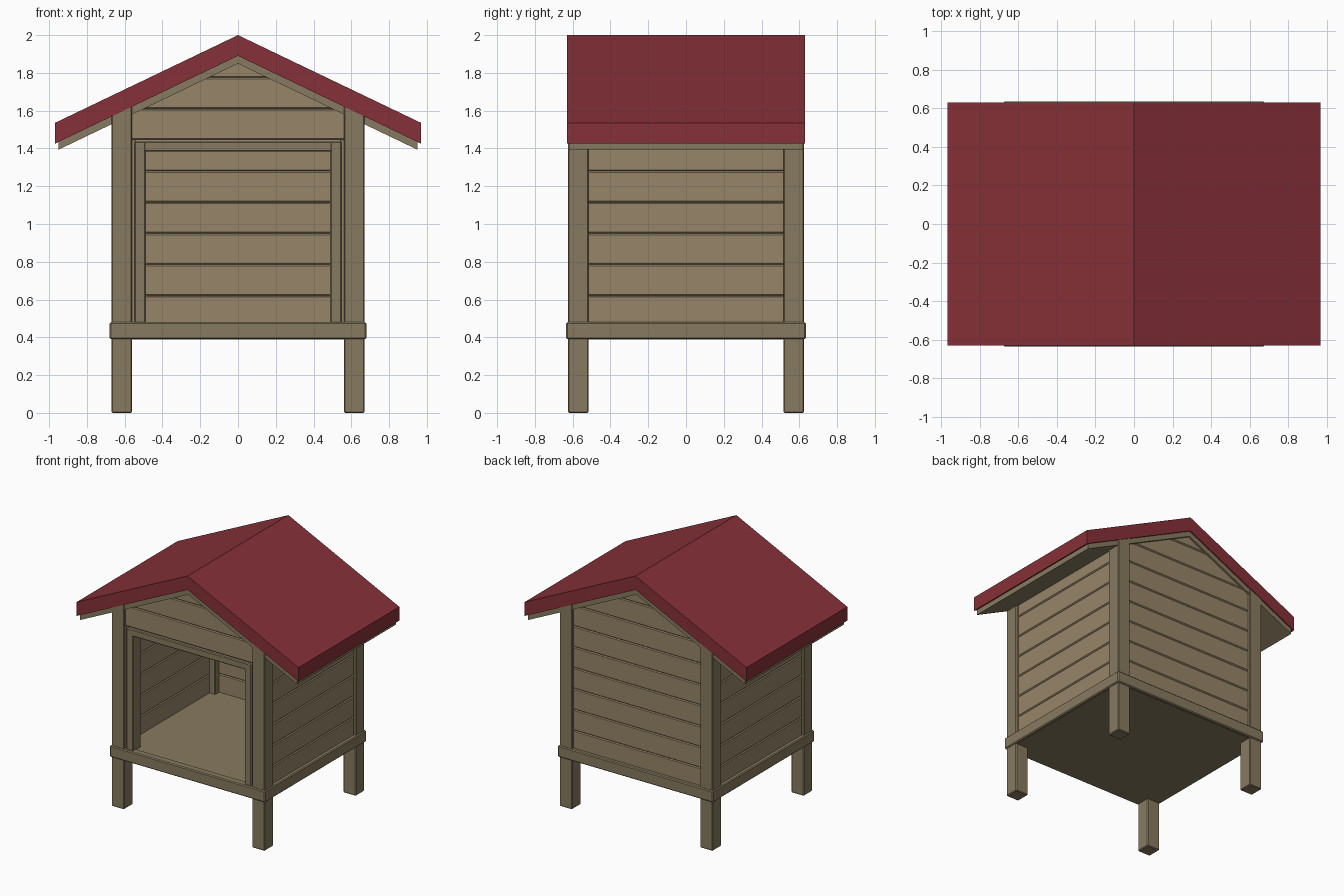
import bpy, bmesh
from mathutils import Vector, Matrix

if "Cube" in bpy.data.objects:
    bpy.data.objects.remove(bpy.data.objects["Cube"])

SLOPE = 0.465 / 0.97          # roof fall per unit of x
PITCH = 0.165                 # plank height


def material(name, rgb):
    m = bpy.data.materials.new(name)
    m.diffuse_color = (*rgb, 1)
    m.use_nodes = True
    m.node_tree.nodes["Principled BSDF"].inputs["Base Color"].default_value = m.diffuse_color
    return m


WOOD = material("plank_wood", (0.31, 0.235, 0.14))
TRIM = material("trim_wood", (0.245, 0.195, 0.115))
RED = material("roof_red", (0.24, 0.03, 0.04))


def box(bm, lo, hi, bevel=0.0):
    """Add a box between two corners, with chamfered edges."""
    lo, hi = Vector(lo), Vector(hi)
    mat = Matrix.Translation((lo + hi) / 2) @ Matrix.Diagonal((*(hi - lo), 1))
    verts = bmesh.ops.create_cube(bm, size=1, matrix=mat)["verts"]
    if bevel:
        edges = list({e for v in verts for e in v.link_edges})
        bmesh.ops.bevel(bm, geom=edges, offset=bevel, segments=1,
                        affect='EDGES', profile=0.5)


def clip_roof(bm, apex):
    """Cut off everything above the two roof slopes meeting at the apex."""
    for s in (-1, 1):
        geom = bm.verts[:] + bm.edges[:] + bm.faces[:]
        cut = bmesh.ops.bisect_plane(bm, geom=geom, plane_co=(0, 0, apex),
                                     plane_no=(s * SLOPE, 0, 1), clear_outer=True)
        edges = [g for g in cut["geom_cut"] if isinstance(g, bmesh.types.BMEdge)]
        if edges:
            bmesh.ops.holes_fill(bm, edges=edges, sides=0)


def finish(name, bm, mat):
    bmesh.ops.recalc_face_normals(bm, faces=bm.faces[:])
    me = bpy.data.meshes.new(name)
    bm.to_mesh(me)
    bm.free()
    me.materials.append(mat)
    ob = bpy.data.objects.new(name, me)
    bpy.context.collection.objects.link(ob)


def part(name, boxes, mat, bevel=0.0, apex=None):
    bm = bmesh.new()
    for lo, hi in boxes:
        box(bm, lo, hi, bevel)
    if apex:
        clip_roof(bm, apex)
    finish(name, bm, mat)


def gable(name, points, half_depth, mat):
    """Extrude a front profile along y."""
    bm = bmesh.new()
    face = bm.faces.new([bm.verts.new((x, -half_depth, z)) for x, z in points])
    ext = bmesh.ops.extrude_face_region(bm, geom=[face])["geom"]
    moved = [v for v in ext if isinstance(v, bmesh.types.BMVert)]
    bmesh.ops.translate(bm, verts=moved, vec=(0, 2 * half_depth, 0))
    finish(name, bm, mat)


def chevron(apex, half_width, thick):
    drop = SLOPE * half_width
    return [(0, apex), (half_width, apex - drop), (half_width, apex - drop - thick),
            (0, apex - thick), (-half_width, apex - drop - thick),
            (-half_width, apex - drop)]


# roof and its wooden lining
gable("roof", chevron(2.0, 0.97, 0.11), 0.63, RED)
gable("roof_lining", chevron(1.892, 0.95, 0.043), 0.62, TRIM)

# corner posts, running from the ground into the roof
for sx, nx in ((-1, "left"), (1, "right")):
    for sy, ny in ((-1, "front"), (1, "back")):
        x, y = sx * 0.615, sy * 0.57
        part(f"{ny}_{nx}_post",
             [((x - 0.055, y - 0.055, 0), (x + 0.055, y + 0.055, 1.8))],
             TRIM, 0.006, 1.90)

# floor and the skirt boards around it
part("floor", [((-0.66, -0.615, 0.388), (0.66, 0.615, 0.475))], TRIM)
part("base_skirt",
     [((-0.68, s * 0.605 - 0.03, 0.39), (0.68, s * 0.605 + 0.03, 0.48)) for s in (-1, 1)]
     + [((s * 0.65 - 0.03, -0.63, 0.39), (s * 0.65 + 0.03, 0.63, 0.48)) for s in (-1, 1)],
     TRIM, 0.007)

# plank walls
rows = [0.455 + i * PITCH for i in range(9)]
part("back_wall", [((-0.57, 0.565, z), (0.57, 0.605, z + PITCH)) for z in rows],
     WOOD, 0.007, 1.87)
part("front_gable", [((-0.57, -0.605, z), (0.57, -0.565, z + PITCH)) for z in rows[6:]],
     WOOD, 0.007, 1.87)
for s, n in ((-1, "left"), (1, "right")):
    part(f"{n}_wall",
         [((s * 0.63 - 0.02, -0.525, z), (s * 0.63 + 0.02, 0.525, z + PITCH))
          for z in rows[:7]], WOOD, 0.007, 1.87)
    # narrow filler between post and doorway
    part(f"{n}_door_filler",
         [((s * 0.555 - 0.015, -0.595, 0.47), (s * 0.555 + 0.015, -0.57, 1.45))], WOOD)

# doorway frame
part("door_frame",
     [((s * 0.518 - 0.03, -0.615, 0.47), (s * 0.518 + 0.03, -0.515, 1.437)) for s in (-1, 1)]
     + [((-0.548, -0.614, 1.383), (0.548, -0.516, 1.438))],
     TRIM, 0.006)
